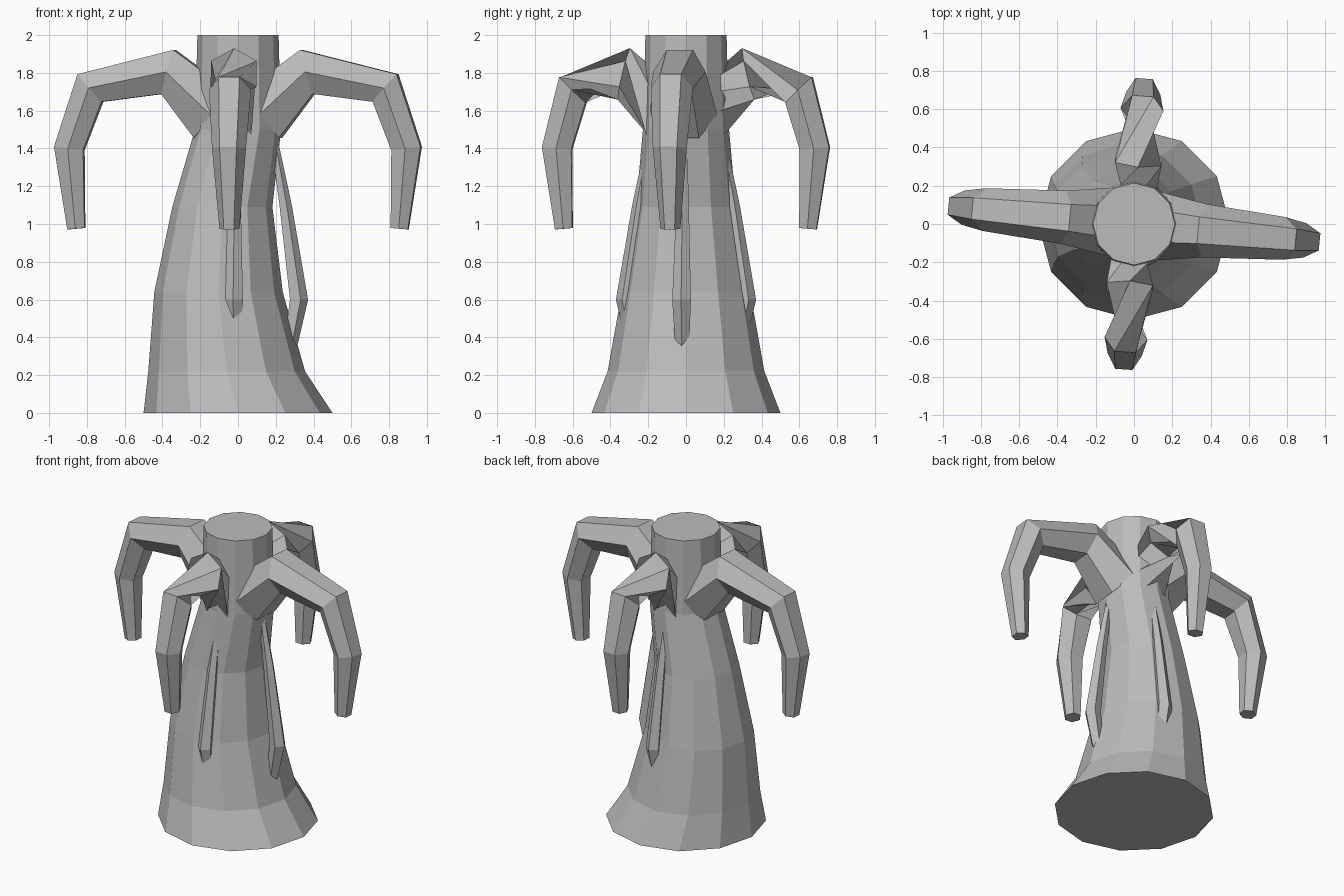
import bpy, bmesh, math
from mathutils import Vector, Matrix

if "Cube" in bpy.data.objects:
    bpy.data.objects.remove(bpy.data.objects["Cube"])

mat = bpy.data.materials.new("plain grey")
mat.diffuse_color = (0.5, 0.5, 0.5, 1)
mat.use_nodes = True
mat.node_tree.nodes["Principled BSDF"].inputs["Base Color"].default_value = mat.diffuse_color


def loft(name, rings):
    """Join rings of equal point count into a closed flat-shaded tube."""
    bm = bmesh.new()
    vs = [[bm.verts.new(p) for p in ring] for ring in rings]
    n = len(vs[0])
    for a, b in zip(vs, vs[1:]):
        for i in range(n):
            j = (i + 1) % n
            bm.faces.new((a[i], a[j], b[j], b[i]))
    bm.faces.new(vs[0][::-1])
    bm.faces.new(vs[-1])
    bmesh.ops.recalc_face_normals(bm, faces=bm.faces)
    me = bpy.data.meshes.new(name)
    bm.to_mesh(me)
    bm.free()
    me.materials.append(mat)
    ob = bpy.data.objects.new(name, me)
    bpy.context.collection.objects.link(ob)
    return ob


def limb(name, path, angle, sides, rolls):
    """Tube along (reach, z, radius) points, turned about z by angle degrees."""
    pts = [Vector((r, 0, z)) for r, z, _ in path]
    rot = Matrix.Rotation(math.radians(angle), 3, 'Z')
    rings = []
    for k, p in enumerate(pts):
        t = Vector()
        if k > 0:
            t += (p - pts[k - 1]).normalized()
        if k < len(pts) - 1:
            t += (pts[k + 1] - p).normalized()
        t.normalize()
        side = Vector((0, -1, 0))
        up = side.cross(t)
        ring = []
        for i in range(sides):
            a = 2 * math.pi * i / sides + math.radians(rolls[k])
            ring.append(rot @ (p + path[k][2] * (math.cos(a) * side + math.sin(a) * up)))
        rings.append(ring)
    return loft(name, rings)


# leaning trunk: z, centre x, radius
trunk = [(0, 0, 0.5), (0.22, -0.06, 0.415), (0.64, -0.103, 0.34),
         (1.09, -0.083, 0.265), (1.5, 0.0, 0.228), (2.0, 0, 0.215)]
loft("trunk", [[(cx + r * math.cos(i * math.pi / 6), r * math.sin(i * math.pi / 6), z)
                for i in range(12)] for z, cx, r in trunk])

# drooping branches: long ones left and right, short twisted ones front and back
long_path = [(0.12, 1.57, 0.18), (0.37, 1.805, 0.14), (0.785, 1.72, 0.112),
             (0.897, 1.4, 0.09), (0.86, 0.975, 0.053)]
short_path = [(0.10, 1.57, 0.17), (0.33, 1.795, 0.14), (0.60, 1.71, 0.112),
              (0.684, 1.4, 0.09), (0.648, 0.975, 0.053)]
limb("right_branch", long_path, -5.5, 6, [0] * 5)
limb("left_branch", long_path, 174.5, 6, [0] * 5)
twist = [0, -90, -180, -180, -180]
limb("front_branch", short_path, -94, 6, twist)
limb("back_branch", short_path, 86, 6, twist)

# thin roots hanging down the trunk
root_path = [(0.19, 1.45, 0.02), (0.25, 1.1, 0.035), (0.32, 0.6, 0.052),
             (0.28, 0.38, 0.04), (0.2, 0.15, 0.02)]
for label, ang in (("right", -4), ("back", 86), ("left", 176), ("front", -94)):
    limb(label + "_hanging_root", root_path, ang, 5, [90] * 5)
